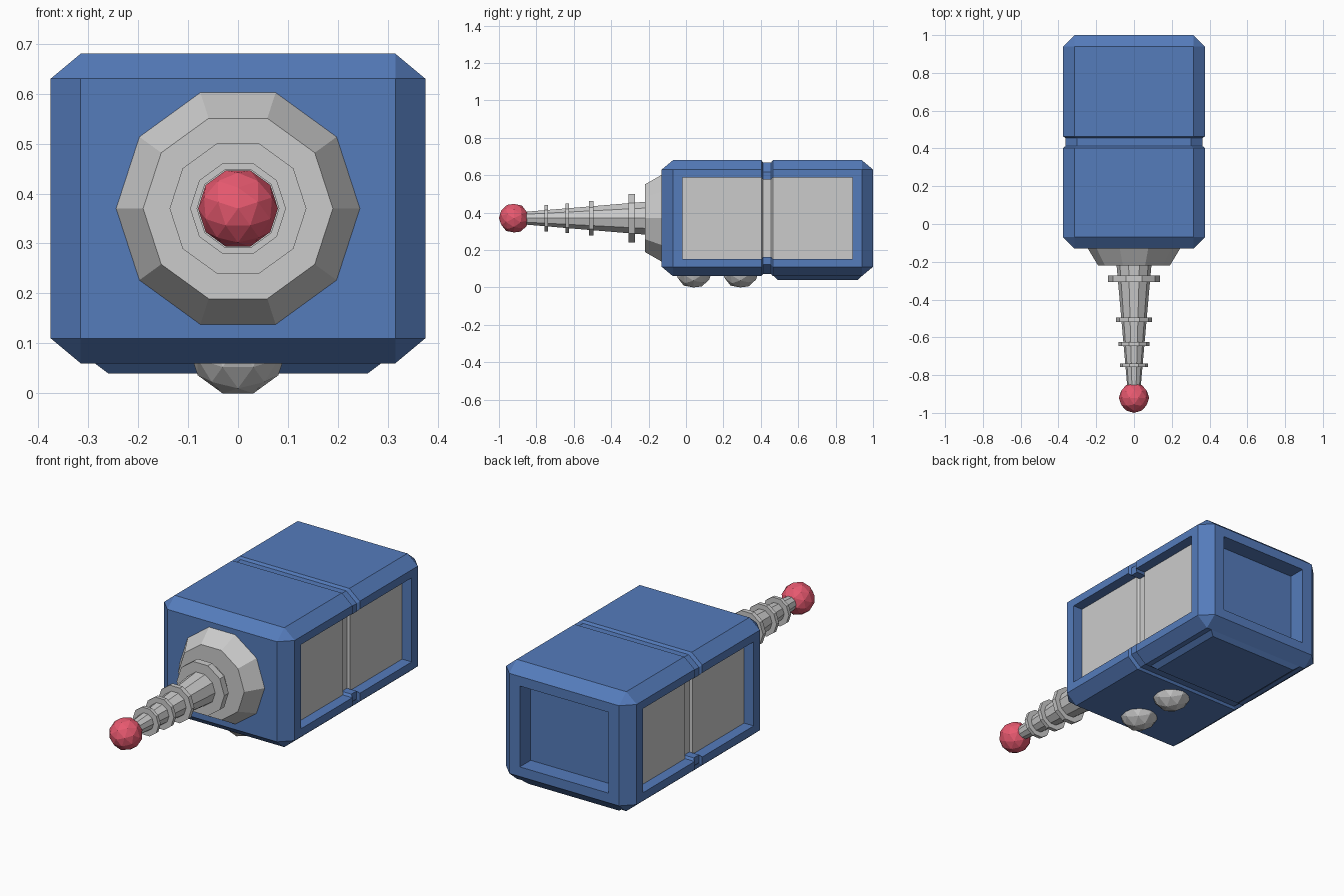
import bpy, bmesh
from math import radians
from mathutils import Matrix, Vector

if "Cube" in bpy.data.objects:
    bpy.data.objects.remove(bpy.data.objects["Cube"])

AXIS_Z = 0.37


def material(name, color):
    m = bpy.data.materials.new(name)
    m.diffuse_color = color
    return m


blue = material("blue_paint", (0.09, 0.2, 0.5, 1))
red = material("red_tip", (0.8, 0.1, 0.16, 1))
grey = material("grey_panel", (0.5, 0.5, 0.5, 1))
grey.diffuse_color = (0.8, 0.8, 0.8, 1)


def finish(bm, name, *mats):
    bmesh.ops.recalc_face_normals(bm, faces=bm.faces)
    me = bpy.data.meshes.new(name)
    bm.to_mesh(me)
    bm.free()
    for m in mats:
        me.materials.append(m)
    ob = bpy.data.objects.new(name, me)
    bpy.context.collection.objects.link(ob)
    return ob


def ball(name, y, z, r, *mats):
    # low-poly ball with its pole along y
    bm = bmesh.new()
    bmesh.ops.create_icosphere(bm, subdivisions=2, radius=r)
    bm.transform(Matrix.Translation((0, y, z)) @ Matrix.Rotation(radians(90), 4, 'X')
                 @ Matrix.Rotation(radians(18), 4, 'Z'))
    return finish(bm, name, *mats)


def taper(name, y_back, y_front, r_back, r_front):
    # ten-sided disc or cone along y
    bm = bmesh.new()
    rings = []
    for y, r in ((y_back, r_back), (y_front, r_front)):
        ring = []
        for i in range(10):
            p = Matrix.Rotation(radians(36 * i), 3, 'Y') @ Vector((r, 0, 0))
            ring.append(bm.verts.new(p + Vector((0, y, AXIS_Z))))
        rings.append(ring)
        bm.faces.new(ring)
    for i in range(10):
        j = (i + 1) % 10
        bm.faces.new((rings[0][i], rings[0][j], rings[1][j], rings[1][i]))
    return finish(bm, name)


def recess(bm, direction, border, depth, mat):
    # sink an inset panel into the flat face pointing in a direction
    d = Vector(direction)
    f = max((f for f in bm.faces if f.normal.dot(d) > 0.99), key=lambda f: f.calc_area())
    bmesh.ops.inset_individual(bm, faces=[f], thickness=border, use_even_offset=True)
    new = bmesh.ops.extrude_discrete_faces(bm, faces=[f])["faces"][0]
    bmesh.ops.translate(bm, verts=new.verts, vec=-d * depth)
    new.material_index = mat


# body: chamfered box, made tall and then squashed so the chamfer is shallower in z
bm = bmesh.new()
bmesh.ops.create_cube(bm, size=1, matrix=Matrix.Diagonal((0.75, 1.13, 0.744, 1)))
bmesh.ops.bevel(bm, geom=bm.edges[:], offset=0.06, segments=1, profile=0.5, affect='EDGES')
bm.normal_update()
recess(bm, (1, 0, 0), 0.05, 0.055, 1)
recess(bm, (-1, 0, 0), 0.05, 0.055, 1)
recess(bm, (0, 1, 0), 0.06, 0.09, 0)
bm.transform(Matrix.Translation((0, 0.435, AXIS_Z)) @ Matrix.Diagonal((1, 1, 0.62 / 0.744, 1)))

# groove running around the body
for y in (0.403, 0.412, 0.455, 0.464):
    bmesh.ops.bisect_plane(bm, geom=bm.verts[:] + bm.edges[:] + bm.faces[:],
                           plane_co=(0, y, 0), plane_no=(0, 1, 0))
for v in bm.verts:
    if 0.408 < v.co.y < 0.46:
        v.co.x -= 0.012 if v.co.x > 0 else -0.012
        v.co.z -= 0.012 if v.co.z > AXIS_Z else -0.012
finish(bm, "body", blue, grey)

# bottom hatch: shallow plate with sloping edges
bm = bmesh.new()
bmesh.ops.create_cube(bm, size=1, matrix=Matrix.Translation((0, 0.705, 0.055))
                      @ Matrix.Diagonal((0.6, 0.49, 0.03, 1)))
for v in bm.verts:
    if v.co.z < 0.05:
        v.co.x *= 0.26 / 0.3
        v.co.y += 0.03 if v.co.y < 0.7 else -0.03
finish(bm, "bottom_hatch", blue)

# nose collar, tapering rod and its rings
taper("nose_collar", -0.125, -0.22, 0.247, 0.19)
taper("rod", -0.21, -0.88, 0.093, 0.034)
for i, (y, half, r) in enumerate(((-0.29, 0.018, 0.137), (-0.507, 0.012, 0.096),
                                  (-0.635, 0.01, 0.083), (-0.748, 0.009, 0.074))):
    taper(f"rod_ring_{i + 1}", y + half, y - half, r, r)

# red tip and the two bottom feet
ball("tip_ball", -0.92, AXIS_Z, 0.08, red)
for i, y in enumerate((0.04, 0.29)):
    ball(f"foot_dome_{i + 1}", y, 0.095, 0.1)

for m in bpy.data.materials:
    if m.users and not m.is_grease_pencil:
        m.use_nodes = True
        m.node_tree.nodes["Principled BSDF"].inputs["Base Color"].default_value = m.diffuse_color
